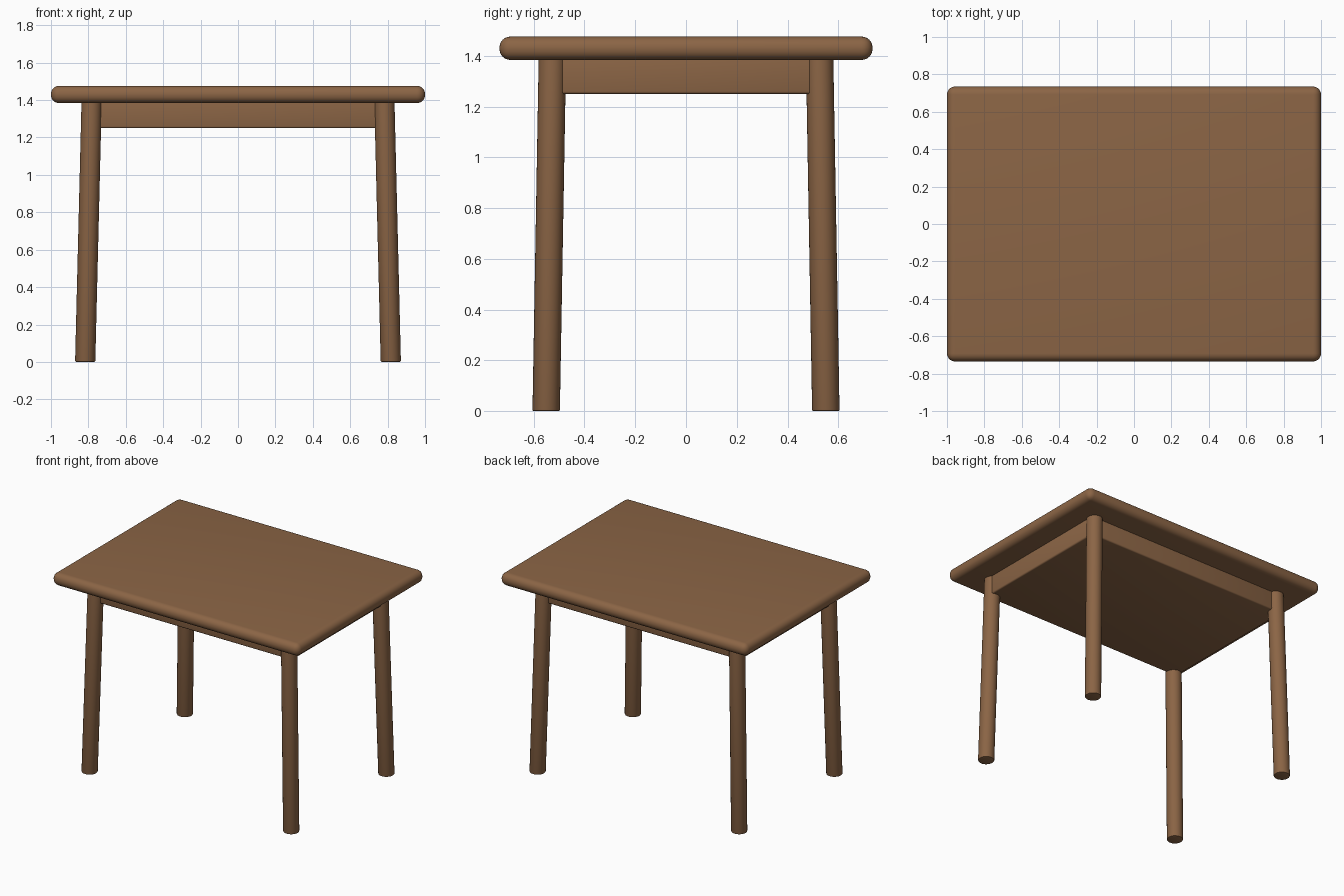
import bpy
import bmesh
from math import radians
from mathutils import Matrix, Vector

default_cube = bpy.data.objects.get("Cube")
if default_cube:
    bpy.data.objects.remove(default_cube, do_unlink=True)

# Single wood colour
wood = bpy.data.materials.new("brown wood")
wood.use_nodes = True
brown = (0.26, 0.13, 0.06, 1.0)
wood.diffuse_color = brown
wood.node_tree.nodes["Principled BSDF"].inputs["Base Color"].default_value = brown


def finish(bm, name):
    """Turn a bmesh into a smooth-shaded wooden object."""
    bmesh.ops.recalc_face_normals(bm, faces=bm.faces)
    mesh = bpy.data.meshes.new(name)
    bm.to_mesh(mesh)
    bm.free()
    mesh.materials.append(wood)
    obj = bpy.data.objects.new(name, mesh)
    bpy.context.collection.objects.link(obj)
    bpy.ops.object.select_all(action="DESELECT")
    obj.select_set(True)
    bpy.context.view_layer.objects.active = obj
    bpy.ops.object.shade_smooth_by_angle(angle=radians(40))
    return obj


def rounded_box(name, size, bottom, radius, segments):
    bm = bmesh.new()
    centre = Vector((0, 0, bottom + size[2] / 2))
    bmesh.ops.create_cube(bm, size=1, matrix=Matrix.Translation(centre) @ Matrix.Diagonal((*size, 1)))
    bmesh.ops.bevel(bm, geom=bm.edges[:], offset=radius, segments=segments,
                    profile=0.5, affect="EDGES")
    return finish(bm, name)


def splayed_leg(name, foot, head, height, radius):
    """Round leg sheared outward so that its foot stays level."""
    bm = bmesh.new()
    bmesh.ops.create_cone(bm, cap_ends=True, segments=32, radius1=radius, radius2=radius,
                          depth=height, matrix=Matrix.Translation((0, 0, height / 2)))
    rim = [e for e in bm.edges if all(v.co.z < 0.01 for v in e.verts)]
    bmesh.ops.bevel(bm, geom=rim, offset=0.006, segments=2, profile=0.5, affect="EDGES")
    for v in bm.verts:
        shift = Vector(foot).lerp(Vector(head), v.co.z / height)
        v.co.x += shift.x
        v.co.y += shift.y
    return finish(bm, name)


# Table top with fully rounded edges
rounded_box("table_top", (2.0, 1.47, 0.092), 1.384, 0.043, 6)

# Solid apron block under the top, held between the legs
rounded_box("apron", (1.64, 1.09, 0.16), 1.25, 0.01, 3)

# Four legs, splayed slightly outward
for depth_name, sy in (("front", -1), ("back", 1)):
    for side_name, sx in (("right", -1), ("left", 1)):
        splayed_leg(f"{depth_name}_{side_name}_leg",
                    foot=(sx * 0.817, sy * 0.551), head=(sx * 0.782, sy * 0.526),
                    height=1.42, radius=0.054)
